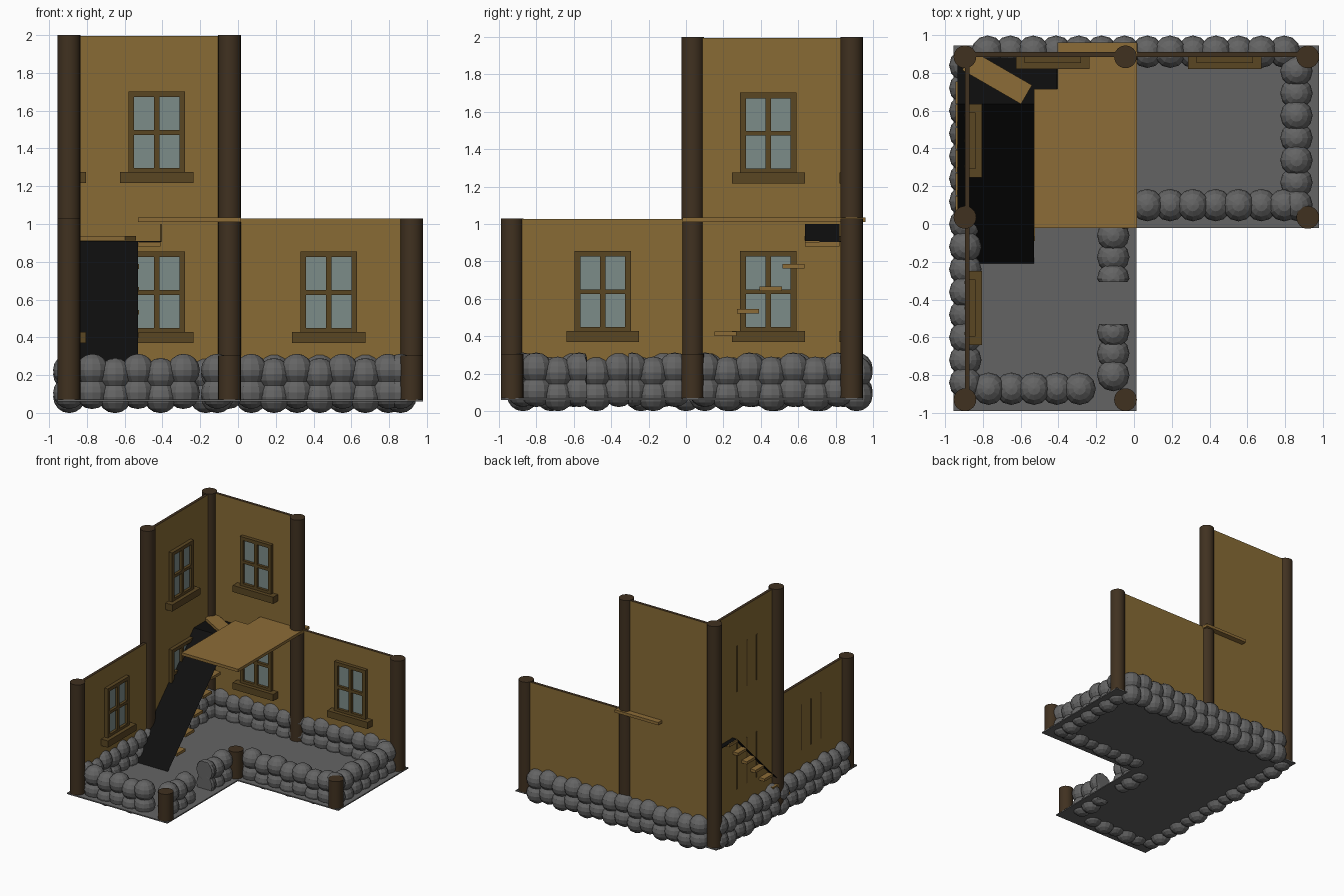
import bpy, bmesh, math
from mathutils import Vector, Matrix

if "Cube" in bpy.data.objects:
    bpy.data.objects.remove(bpy.data.objects["Cube"])


def material(name, rgb):
    m = bpy.data.materials.new(name)
    m.diffuse_color = [(c / 255 / 12.92 if c < 11 else ((c / 255 + .055) / 1.055) ** 2.4) for c in rgb] + [1]
    m.use_nodes = True
    m.node_tree.nodes["Principled BSDF"].inputs["Base Color"].default_value = m.diffuse_color
    return m


PLASTER = material("ochre_plaster", (136, 107, 53))
TIMBER = material("dark_timber", (64, 49, 32))
FRAME = material("frame_wood", (90, 70, 34))
GLASS = material("glass", (124, 140, 137))
STONE = material("grey_stone", (100, 100, 100))
BLACK = material("black_ramp", (14, 14, 14))
PLANK = material("plank_wood", (140, 108, 55))


def finish(name, bm, *mats):
    me = bpy.data.meshes.new(name)
    bm.to_mesh(me)
    bm.free()
    for m in mats:
        me.materials.append(m)
    ob = bpy.data.objects.new(name, me)
    bpy.context.collection.objects.link(ob)
    return ob


def add_box(bm, x0, x1, y0, y1, z0, z1):
    lo, hi = Vector((x0, y0, z0)), Vector((x1, y1, z1))
    mat = Matrix.Translation((lo + hi) / 2) @ Matrix.Diagonal((*(hi - lo), 1))
    return bmesh.ops.create_cube(bm, size=1, matrix=mat)["verts"]


def box(name, mat, *dims):
    bm = bmesh.new()
    add_box(bm, *dims)
    return finish(name, bm, mat)


def slab(name, mat, outline, z0, z1):
    bm = bmesh.new()
    face = bm.faces.new([bm.verts.new((x, y, z0)) for x, y in outline])
    geo = bmesh.ops.extrude_face_region(bm, geom=[face])["geom"]
    for v in geo:
        if isinstance(v, bmesh.types.BMVert):
            v.co.z = z1
    bmesh.ops.recalc_face_normals(bm, faces=bm.faces)
    return finish(name, bm, mat)


# L-shaped floor
slab("floor", STONE, [(-.955, -.99), (.012, -.99), (.012, -.02), (.98, -.02), (.98, .945), (-.955, .945)], .06, .07)

# Round corner posts
for x, y, top in [(-.895, .885, 2), (-.045, .885, 2), (-.895, .035, 2), (.92, .885, 1.03), (-.895, -.93, 1.03),
                  (-.045, .035, .305), (.92, .035, .305), (-.045, -.93, .305)]:
    bpy.ops.mesh.primitive_cylinder_add(vertices=24, radius=.06, depth=top - .065, location=(x, y, (top + .065) / 2))
    post = bpy.context.object
    post.name = "post"
    post.data.materials.append(TIMBER)
    bpy.ops.object.shade_smooth_by_angle()


# Thin walls with a dark top edge
def wall(name, *dims):
    bm = bmesh.new()
    add_box(bm, *dims)
    bm.normal_update()
    for f in bm.faces:
        f.material_index = int(f.normal.z > .5)
    finish(name, bm, PLASTER, TIMBER)


wall("back_wall_tall", -.895, -.045, .885, .91, .065, 1.995)
wall("back_wall_low", -.045, .92, .885, .91, .065, 1.028)
wall("left_wall_tall", -.895, -.87, .035, .885, .065, 1.995)
wall("left_wall_low", -.895, -.87, -.93, .035, .065, 1.028)


# Windows built facing -y at the origin of the wall face, then turned into place
def window(at, turn):
    place = Matrix.Translation(at) @ Matrix.Rotation(turn, 4, 'Z')
    bars = [(-.15, -.12, .055, .485), (.12, .15, .055, .485), (-.014, .014, .055, .485),
            (-.15, .15, .055, .08), (-.15, .15, .455, .485), (-.15, .15, .255, .28)]
    bm = bmesh.new()
    for x0, x1, z0, z1 in bars:
        add_box(bm, x0, x1, -.032, 0, z0, z1)
    finish("window_frame", bm, FRAME).matrix_world = place
    box("window_sill", FRAME, -.195, .195, -.065, 0, 0, .058).matrix_world = place
    box("window_glass", GLASS, -.13, .13, -.009, 0, .06, .48).matrix_world = place
    # slim backs of the uprights showing through the outside
    if turn:
        bm = bmesh.new()
        for x in (-.135, 0, .135):
            add_box(bm, x - .007, x + .007, .025, .027, .07, .47)
        finish("window_back_strips", bm, FRAME).matrix_world = place


for x, z in [(-.43, 1.217), (-.43, .37), (.48, .37)]:
    window((x, .885, z), 0)
for y, z in [(.44, 1.217), (.44, .37), (-.445, .37)]:
    window((-.87, y, z), math.pi / 2)


# Two-layer rubble footing, stones alternating slightly in height
def stones(name, start, step, count, y_min=-9, y_max=9):
    bm = bmesh.new()
    for i in range(count):
        x, y = start[0] + step[0] * i, start[1] + step[1] * i
        for z in (.095, .215):
            z += .012 if i % 2 == 0 else -.010
            bmesh.ops.create_uvsphere(bm, u_segments=12, v_segments=8, radius=.086,
                                      matrix=Matrix.Translation((x, y, z)))
    for v in bm.verts:
        v.co.y = min(max(v.co.y, y_min), y_max)
    finish(name, bm, STONE)


stones("stones_back", (-.775, .912), (.1208, 0), 14)
stones("stones_left", (-.893, .84), (0, -.12), 15)
stones("stones_front_left", (-.77, -.872), (.1205, 0), 5)
stones("stones_right", (.86, .81), (0, -.118), 7)
stones("stones_front_right", (.07, .1), (.1208, 0), 7)
stones("stones_door_front", (-.11, -.80), (0, .115), 3, y_max=-.53)
stones("stones_door_back", (-.11, -.06), (0, -.115), 3, y_min=-.308)

# Upper floor platform
slab("platform", PLANK, [(-.53, -.02), (.015, -.02), (.015, .96), (-.405, .96), (-.405, .715), (-.53, .715)], 1.01, 1.035)

# Stair treads under a thin black ramp
bm = bmesh.new()
for i in range(7):
    y, z = -.09 + .121 * i, .185 + .121 * i
    add_box(bm, -.945, -.525, y, y + .118, z - .027, z - .003)
finish("stair_treads", bm, PLANK)

bm = bmesh.new()
bm.faces.new([bm.verts.new(c) for c in [(-.935, -.21, .068), (-.53, -.21, .068), (-.53, .635, .91), (-.935, .635, .91)]])
finish("stair_ramp", bm, BLACK)

# Landing with a turned corner tread
slab("landing", BLACK, [(-.935, .635), (-.53, .635), (-.53, .715), (-.405, .715), (-.405, .882), (-.935, .882)], .905, .91)
box("landing_side", BLACK, -.41, -.405, .635, .82, .91, 1.0)
box("landing_tread", PLANK, -.6, -.41, .635, .82, .88, .904)
corner = box("corner_tread", PLANK, -.18, .18, -.058, .058, 0, .024)
corner.matrix_world = Matrix.Translation((-.725, .775, .912)) @ Matrix.Rotation(math.radians(-30), 4, 'Z')
